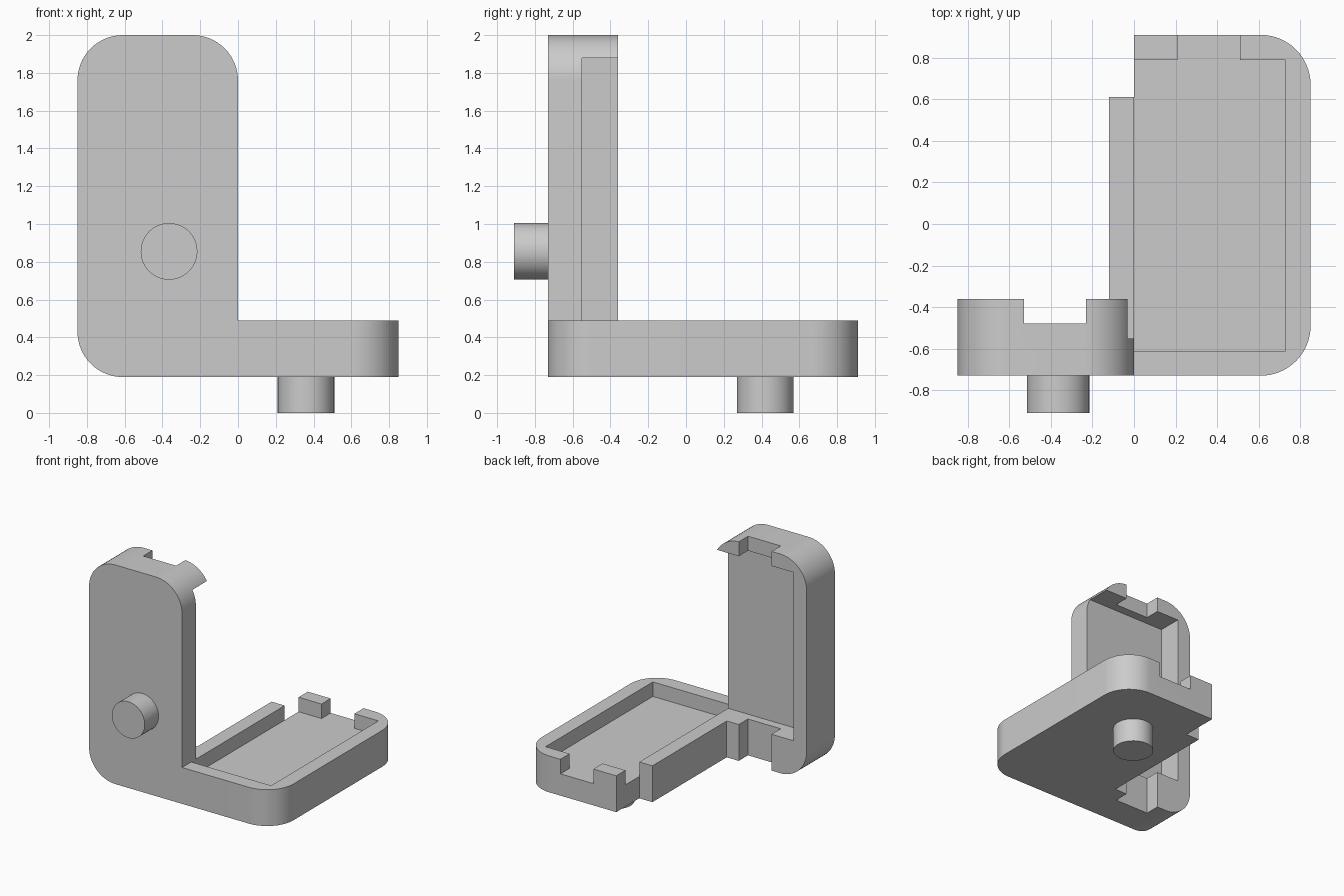
import bpy, bmesh, math
from mathutils import Matrix, Vector

if "Cube" in bpy.data.objects:
    bpy.data.objects.remove(bpy.data.objects["Cube"], do_unlink=True)

grey = bpy.data.materials.new("plain_grey")
grey.use_nodes = True
grey.diffuse_color = (0.6, 0.6, 0.6, 1)
grey.node_tree.nodes["Principled BSDF"].inputs["Base Color"].default_value = (0.6, 0.6, 0.6, 1)

RADIUS = 0.24   # rounded outer corners
WALL = 0.12     # rim thickness
LOW, RIM = 0.19, 0.49   # underside and rim of the tray
FRONT, BACK = -0.73, -0.36   # faces of the upright


def finish(bm, name):
    bmesh.ops.recalc_face_normals(bm, faces=bm.faces)
    mesh = bpy.data.meshes.new(name)
    bm.to_mesh(mesh)
    bm.free()
    mesh.materials.append(grey)
    obj = bpy.data.objects.new(name, mesh)
    bpy.context.collection.objects.link(obj)
    return obj


def select(obj):
    bpy.ops.object.select_all(action='DESELECT')
    obj.select_set(True)
    bpy.context.view_layer.objects.active = obj


def box(name, x, y, z):
    bm = bmesh.new()
    bmesh.ops.create_cube(bm, size=1)
    for v in bm.verts:
        v.co = [r[0] if c < 0 else r[1] for c, r in zip(v.co, (x, y, z))]
    return finish(bm, name)


def round_corners(obj, axis, picks):
    """Round the edges along an axis whose midpoint passes the picks rule."""
    bm = bmesh.new()
    bm.from_mesh(obj.data)
    edges = []
    for e in bm.edges:
        a, b = (v.co for v in e.verts)
        if abs((a - b).normalized()[axis]) > 0.9 and picks((a + b) / 2):
            edges.append(e)
    bmesh.ops.bevel(bm, geom=edges, offset=RADIUS, segments=16, profile=0.5, affect='EDGES')
    bm.to_mesh(obj.data)
    bm.free()


def combine(obj, other, operation):
    mod = obj.modifiers.new("combine", 'BOOLEAN')
    mod.operation = operation
    mod.solver = 'EXACT'
    mod.object = other
    select(obj)
    bpy.ops.object.modifier_apply(modifier=mod.name)
    bpy.data.objects.remove(other, do_unlink=True)


def pin(name, start, end):
    start, end = Vector(start), Vector(end)
    axis = end - start
    turn = axis.to_track_quat('Z', 'Y').to_matrix().to_4x4()
    bm = bmesh.new()
    bmesh.ops.create_cone(bm, cap_ends=True, segments=48, radius1=0.15, radius2=0.15,
                          depth=axis.length, matrix=Matrix.Translation((start + end) / 2) @ turn)
    return finish(bm, name)


# Upright: rounded slab with a pocket open to one side, notched at both ends
upright = box("bracket", (-0.85, 0), (FRONT, BACK), (LOW, 2))
round_corners(upright, 1, lambda m: m.z > 1 or m.x < -0.5)
combine(upright, box("pocket", (-0.85 + WALL, 0.1), (-0.55, 0), (RIM, 2 - WALL)), 'DIFFERENCE')
combine(upright, box("notch", (-0.53, -0.23), (-0.48, 0), (0, 2.2)), 'DIFFERENCE')

# Tray: rounded slab with a shallow pocket and a notched back rim
tray = box("tray", (0, 0.85), (FRONT, 0.91), (LOW, RIM))
round_corners(tray, 2, lambda m: m.x > 0.5)
combine(tray, box("pocket", (-0.1, 0.85 - WALL), (FRONT + WALL, 0.91 - WALL), (RIM - WALL, 1)), 'DIFFERENCE')
combine(tray, box("notch", (0.21, 0.51), (0.5, 1.1), (RIM - WALL, 1)), 'DIFFERENCE')

# Side wall joins the tray to the upright
side_wall = box("side_wall", (-WALL, 0), (FRONT, 0.61), (LOW, RIM))
combine(upright, side_wall, 'UNION')
combine(upright, tray, 'UNION')

# Round pins on the front and underside
front_pin = pin("front_pin", (-0.365, FRONT + 0.05, 0.855), (-0.365, -0.91, 0.855))
bottom_pin = pin("bottom_pin", (0.36, 0.42, LOW + 0.05), (0.36, 0.42, 0))

for obj in (upright, front_pin, bottom_pin):
    select(obj)
    bpy.ops.object.shade_smooth_by_angle(angle=math.radians(30))
